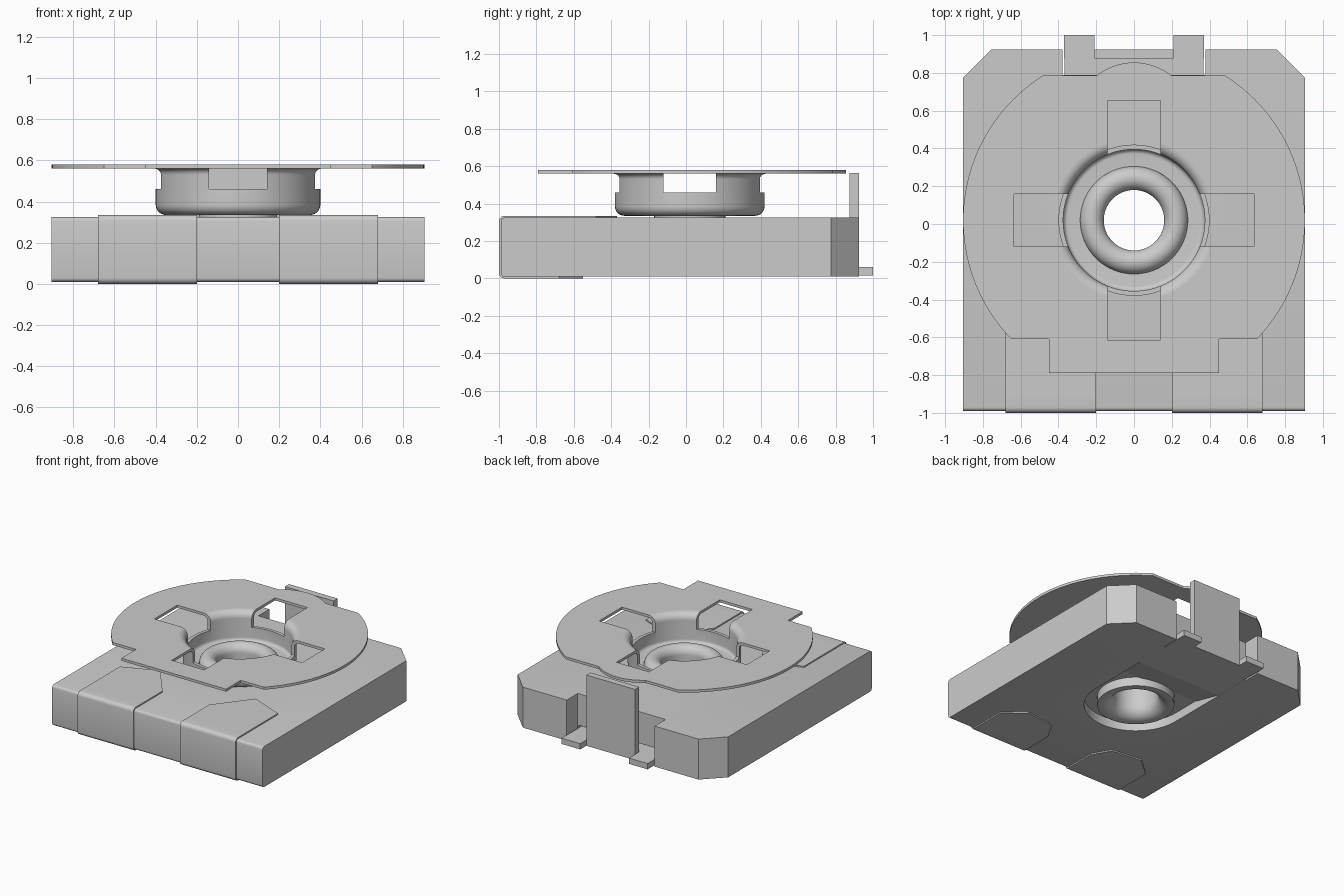
import bpy, bmesh, math

if "Cube" in bpy.data.objects:
    bpy.data.objects.remove(bpy.data.objects["Cube"], do_unlink=True)

grey = bpy.data.materials.new("plain_grey")
grey.use_nodes = True
COLOUR = (0.6, 0.6, 0.6, 1)
grey.diffuse_color = COLOUR
grey.node_tree.nodes["Principled BSDF"].inputs["Base Color"].default_value = COLOUR

CY = 0.02  # y of the turning axis


def finish(name, bm):
    bmesh.ops.recalc_face_normals(bm, faces=bm.faces)
    me = bpy.data.meshes.new(name)
    bm.to_mesh(me)
    bm.free()
    me.materials.append(grey)
    ob = bpy.data.objects.new(name, me)
    bpy.context.collection.objects.link(ob)
    return ob


def arc(cx, cy, r, a0, a1, n):
    """Points on an arc, angles in degrees."""
    return [(cx + r * math.cos(math.radians(a0 + (a1 - a0) * i / n)),
             cy + r * math.sin(math.radians(a0 + (a1 - a0) * i / n))) for i in range(n + 1)]


def prism(name, pts, lo, hi, axis="z", round_front=0):
    """Extrude an outline along z (points are x, y) or along x (points are y, z)."""
    bm = bmesh.new()
    place = (lambda a, b, h: (a, b, h)) if axis == "z" else (lambda a, b, h: (h, a, b))
    low = [bm.verts.new(place(a, b, lo)) for a, b in pts]
    high = [bm.verts.new(place(a, b, hi)) for a, b in pts]
    bm.faces.new(low)
    bm.faces.new(high)
    for i in range(len(pts)):
        j = (i + 1) % len(pts)
        bm.faces.new((low[i], low[j], high[j], high[i]))
    bmesh.ops.recalc_face_normals(bm, faces=bm.faces)
    if round_front:
        front = min(v.co.y for v in bm.verts)
        edges = [e for e in bm.edges if all(abs(v.co.y - front) < 1e-5 for v in e.verts)
                 and abs(e.verts[0].co.z - e.verts[1].co.z) < 1e-5]
        bmesh.ops.bevel(bm, geom=edges, offset=round_front, segments=4,
                        profile=0.5, affect="EDGES")
    return finish(name, bm)


def box(name, x0, x1, y0, y1, z0, z1):
    return prism(name, [(x0, y0), (x1, y0), (x1, y1), (x0, y1)], z0, z1)


def lathe(name, profile, n=96):
    """Spin a closed (radius, z) profile about the turning axis."""
    bm = bmesh.new()
    rings = []
    for i in range(n):
        c, s = math.cos(2 * math.pi * i / n), math.sin(2 * math.pi * i / n)
        rings.append([bm.verts.new((r * c, CY + r * s, z)) for r, z in profile])
    m = len(profile)
    for i in range(n):
        a, b = rings[i], rings[(i + 1) % n]
        for k in range(m):
            l = (k + 1) % m
            bm.faces.new((a[k], b[k], b[l], a[l]))
    return finish(name, bm)


def cut(ob, *cutters):
    for c in cutters:
        mod = ob.modifiers.new("cut", "BOOLEAN")
        mod.operation, mod.solver, mod.object = "DIFFERENCE", "EXACT", c
    dg = bpy.context.evaluated_depsgraph_get()
    me = bpy.data.meshes.new_from_object(ob.evaluated_get(dg))
    ob.modifiers.clear()
    ob.data = me


def smooth(ob, angle=30):
    bpy.ops.object.select_all(action="DESELECT")
    ob.select_set(True)
    bpy.context.view_layer.objects.active = ob
    bpy.ops.object.shade_smooth_by_angle(angle=math.radians(angle))


# Base block with clipped back corners and a back notch
half = [(0.905, -0.99), (0.905, 0.775), (0.755, 0.925), (0.378, 0.925), (0.378, 0.79)]
body = prism("base_block", half + [(-x, y) for x, y in reversed(half)],
             0.01, 0.325, round_front=0.02)

# Underside slot and axle hole
slot = prism("slot_cutter", arc(0, CY, 0.37, 180, 360, 48) + [(0.37, 0.85), (-0.37, 0.85)],
             -0.1, 0.08)
bore = prism("bore_cutter", arc(0, CY, 0.19, 0, 354, 59), -0.2, 0.6)
cut(body, slot, bore)
smooth(body, 25)

# Rotor plate outline: round, flat back with a bulge, square tongue in front
R = 0.905
back = math.degrees(math.asin((0.785 - CY) / R))
fore = math.degrees(math.asin((-0.61 - CY) / R))
outline = ([(0.45, -0.79), (0.45, -0.61)] + arc(0, CY, R, fore, back, 40)
           + arc(0, 0.535, 0.32, 51.4, 128.6, 16)
           + arc(0, CY, R, 180 - back, 180 - fore, 40) + [(-0.45, -0.61), (-0.45, -0.79)])
plate = prism("rotor_plate", outline, 0.56, 0.58)

# Rotor cup with a flared rim and rounded bottom
cup = lathe("rotor_cup",
            arc(0.43, 0.53, 0.03, 90, 180, 6) + arc(0.35, 0.385, 0.05, 0, -90, 8)
            + [(0.18, 0.335), (0.18, 0.355)]
            + arc(0.35, 0.38, 0.025, -90, 0, 6) + arc(0.43, 0.525, 0.055, 180, 90, 8))

# Cross-shaped windows through the plate and the cup wall
well = prism("well_cutter", arc(0, CY, 0.43, 0, 356.25, 95), 0.5, 0.7)
bar_x = box("window_cutter_x", -0.635, 0.635, CY - 0.14, CY + 0.14, 0.46, 0.7)
bar_y = box("window_cutter_y", -0.14, 0.14, CY - 0.635, CY + 0.635, 0.46, 0.7)
cut(plate, well, bar_x, bar_y)
cut(cup, bar_x, bar_y)
smooth(plate, 25)
smooth(cup, 35)

for c in (slot, bore, well, bar_x, bar_y):
    bpy.data.objects.remove(c, do_unlink=True)

# Hollow rivet: rolled rim on top, funnel-shaped foot below
rivet = lathe("rivet",
              arc(0.2225, 0.355, 0.0625, 0, 180, 16)
              + arc(0.25, 0.10, 0.09, 180, 270, 10)
              + [(0.276, 0.01), (0.276, 0.085), (0.19, 0.085), (0.19, 0.35)])
smooth(rivet, 40)

# Centre terminal: sloping strip, upright tab and two feet
prism("terminal_strip", [(0.25, 0.075), (0.5, 0.015), (0.875, 0.015), (0.875, 0.06),
                         (0.5, 0.06), (0.3, 0.085)], -0.369, 0.369, "x")
box("terminal_tab", -0.21, 0.21, 0.875, 0.925, 0.015, 0.565)

for side, word in ((1, "left"), (-1, "right")):
    box(word + "_terminal_foot", *sorted((side * 0.21, side * 0.37)), 0.875, 1.0, 0.015, 0.06)

    # Front contact wrapped round the block
    wrap = ([(-0.9, 0.335)] + arc(-0.97, 0.305, 0.03, 90, 180, 5)
            + arc(-0.97, 0.03, 0.03, 180, 270, 5)
            + [(-0.9, 0.0), (-0.9, 0.01)] + arc(-0.97, 0.03, 0.02, 270, 180, 5)
            + arc(-0.97, 0.305, 0.02, 180, 90, 5) + [(-0.9, 0.325)])
    smooth(prism(word + "_contact_wrap", wrap, *sorted((side * 0.2, side * 0.68)), "x"))
    top = [(0.2, -0.9), (0.68, -0.9), (0.68, -0.48), (0.41, -0.37), (0.2, -0.64)]
    low = [(0.2, -0.9), (0.68, -0.9), (0.68, -0.68), (0.53, -0.55), (0.28, -0.58), (0.2, -0.72)]
    prism(word + "_contact_top", [(side * x, y) for x, y in top], 0.325, 0.335)
    prism(word + "_contact_bottom", [(side * x, y) for x, y in low], 0.0, 0.01)
